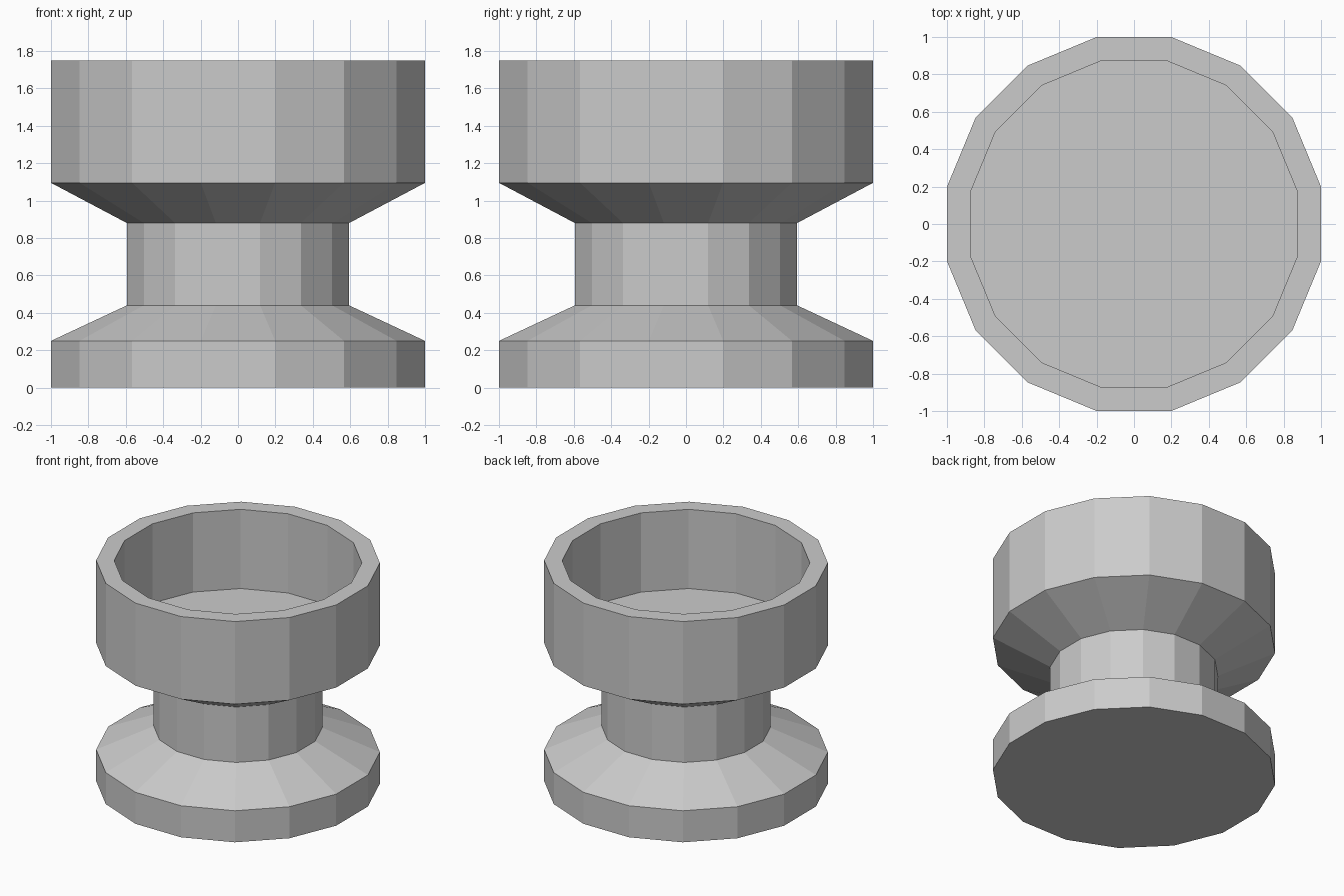
import bpy, bmesh
from math import cos, sin, pi

if "Cube" in bpy.data.objects:
    bpy.data.objects.remove(bpy.data.objects["Cube"])

SIDES = 16

# Profile from bottom centre outwards, up, over the rim and down to the cup floor:
# (distance from axis to flat side, height)
PROFILE = [
    (1.0, 0.0), (1.0, 0.25),        # base disc
    (0.594, 0.44), (0.594, 0.88),   # sloped shoulder and neck
    (1.0, 1.095), (1.0, 1.75),      # flared cup wall
    (0.873, 1.75), (0.873, 1.122),  # rim and inner wall
]


def lathe(name, profile, sides):
    """Faceted turned solid, closed at both ends, with flat sides facing the axes."""
    bm = bmesh.new()
    rings = []
    for apothem, z in profile:
        r = apothem / cos(pi / sides)
        angles = [(i + 0.5) * 2 * pi / sides for i in range(sides)]
        rings.append([bm.verts.new((r * cos(a), r * sin(a), z)) for a in angles])
    for low, high in zip(rings, rings[1:]):
        for i in range(sides):
            j = (i + 1) % sides
            bm.faces.new((low[i], low[j], high[j], high[i]))
    bm.faces.new(rings[0][::-1])
    bm.faces.new(rings[-1])
    bmesh.ops.recalc_face_normals(bm, faces=bm.faces)
    mesh = bpy.data.meshes.new(name)
    bm.to_mesh(mesh)
    bm.free()
    obj = bpy.data.objects.new(name, mesh)
    bpy.context.collection.objects.link(obj)
    return obj


# Pedestal cup
lathe("pedestal_cup", PROFILE, SIDES)
